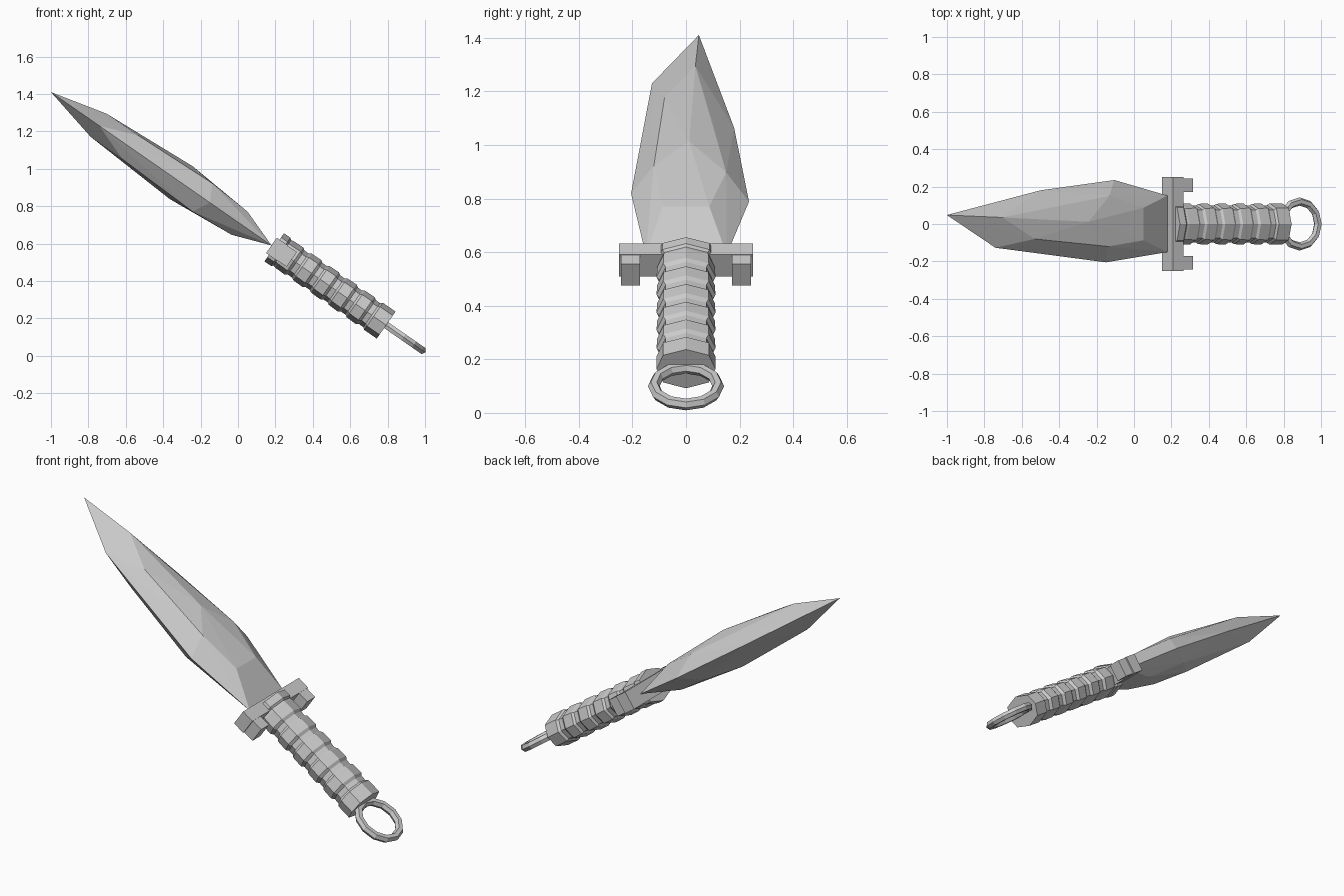
import bpy, bmesh, math
from mathutils import Matrix, Vector

if "Cube" in bpy.data.objects:
    bpy.data.objects.remove(bpy.data.objects["Cube"])

# Local frame: u runs from ring to tip, y across the blade, v through the thickness
A = math.atan2(1.39, 2.0)
C, S = math.cos(A), math.sin(A)
FRAME = Matrix(((-C, 0, S, 1.0), (0, 1, 0, 0), (S, 0, C, 0.02), (0, 0, 0, 1)))


def finish(bm, name):
    bm.transform(FRAME)
    bmesh.ops.recalc_face_normals(bm, faces=bm.faces)
    me = bpy.data.meshes.new(name)
    bm.to_mesh(me)
    bm.free()
    ob = bpy.data.objects.new(name, me)
    bpy.context.collection.objects.link(ob)
    return ob


def loft(bm, loops):
    rings = [[bm.verts.new(p) for p in loop] for loop in loops]
    n = len(rings[0])
    for a, b in zip(rings, rings[1:]):
        for i in range(n):
            j = (i + 1) % n
            bm.faces.new((a[i], a[j], b[j], b[i]))
    return rings


def box(bm, u0, u1, y0, y1, v0, v1):
    m = Matrix.Translation(((u0 + u1) / 2, (y0 + y1) / 2, (v0 + v1) / 2))
    m = m @ Matrix.Diagonal((u1 - u0, y1 - y0, v1 - v0, 1))
    bmesh.ops.create_cube(bm, size=1, matrix=m)


# Blade: chipped faceted hull, thin cutting edge plus raised ridges on both faces
edge = [(1.0, .152), (1.346, .235), (1.827, .18), (2.436, .048),
        (2.12, -.127), (1.40, -.205), (1.0, -.15)]
ridge = [(1.207, .087, .075), (1.207, -.087, .075), (1.43, .15, .075),
         (1.45, -.12, .092), (1.588, .012, .107), (1.76, .10, .072),
         (1.918, -.08, .076), (2.126, .035, .075)]
bm = bmesh.new()
for u, y in edge:
    bm.verts.new((u, y, 0))
for u, y, v in ridge:
    bm.verts.new((u, y, v))
    bm.verts.new((u, y, -v))
hull = bmesh.ops.convex_hull(bm, input=bm.verts)
bmesh.ops.delete(bm, geom=list({g for g in hull["geom_interior"] + hull["geom_unused"]
                                if isinstance(g, bmesh.types.BMVert)}), context='VERTS')
finish(bm, "blade")

# Handle: eight-sided grip with wrapped bands
section = [(0, .088), (.085, .062), (.11, 0), (.085, -.062),
           (0, -.088), (-.085, -.062), (-.11, 0), (-.085, .062)]
profile = [(.253, 1.0), (.335, 1.0)]
STEP = .116
for k in range(5):
    s = .335 + k * STEP
    profile += [(s + .012, .89), (s + .04, .89), (s + .055, 1.0), (s + STEP, .98)]
profile += [(.93, .95), (.94, 1.04), (.982, 1.04)]
bm = bmesh.new()
rings = loft(bm, [[(u, y * f, v * f) for y, v in section] for u, f in profile])
bm.faces.new(rings[0])
bm.faces.new(rings[-1])
finish(bm, "handle")

# Guard: crossbar with a short prong at each end
bm = bmesh.new()
box(bm, .93, 1.0, -.25, .25, -.05, .05)
for side in (-1, 1):
    ys = sorted((side * .172, side * .242))
    box(bm, .868, .94, ys[0], ys[1], -.048, .048)
finish(bm, "guard")

# Pommel ring
bm = bmesh.new()
R, r, N, K = .12, .022, 12, 6
loops = []
for i in range(N + 1):
    a = math.tau * i / N
    loops.append([(.14 + (R + r * math.cos(b)) * math.cos(a),
                   (R + r * math.cos(b)) * math.sin(a), r * math.sin(b))
                  for b in (math.tau * j / K for j in range(K))])
loft(bm, loops)
bmesh.ops.remove_doubles(bm, verts=bm.verts, dist=1e-5)
finish(bm, "pommel_ring")
